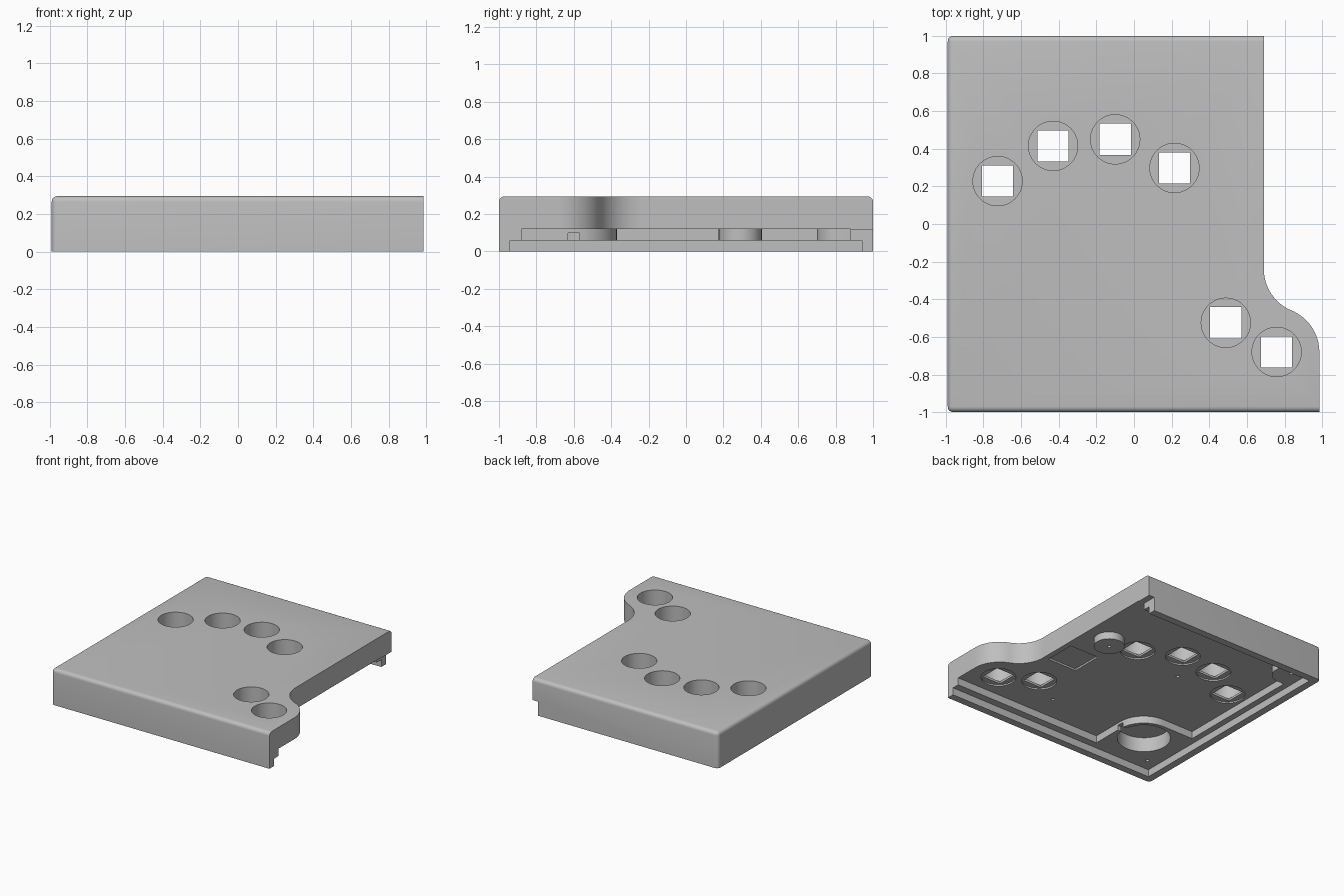
import bpy, bmesh, math

cube = bpy.data.objects.get("Cube")
if cube:
    bpy.data.objects.remove(cube, do_unlink=True)

grey = bpy.data.materials.new("case_grey")
grey.use_nodes = True
colour = (0.52, 0.52, 0.52, 1)
grey.diffuse_color = colour
grey.node_tree.nodes["Principled BSDF"].inputs["Base Color"].default_value = colour


def arc(cx, cy, r, start, end, n=16):
    angles = [math.radians(start + (end - start) * i / n) for i in range(n + 1)]
    return [(cx + r * math.cos(a), cy + r * math.sin(a)) for a in angles]


def circle(cx, cy, r, n=48):
    return arc(cx, cy, r, 0, 360, n)[:-1]


def rect(x0, x1, y0, y1):
    return [(x0, y0), (x1, y0), (x1, y1), (x0, y1)]


def prism(name, outline, z0, z1, round_edge=None):
    """Extrude a flat outline from z0 to z1, rounding the chosen edges."""
    bm = bmesh.new()
    base = bm.faces.new([bm.verts.new((x, y, z0)) for x, y in outline])
    top = bmesh.ops.extrude_face_region(bm, geom=[base])["geom"]
    for v in top:
        if isinstance(v, bmesh.types.BMVert):
            v.co.z = z1
    bmesh.ops.recalc_face_normals(bm, faces=bm.faces[:])
    if round_edge:
        edges = [e for e in bm.edges if round_edge(e)]
        bmesh.ops.bevel(bm, geom=edges, offset=0.03, segments=5,
                        profile=0.5, affect='EDGES')
    mesh = bpy.data.meshes.new(name)
    bm.to_mesh(mesh)
    bm.free()
    mesh.materials.append(grey)
    ob = bpy.data.objects.new(name, mesh)
    bpy.context.collection.objects.link(ob)
    return ob


def cut(target, outline, z0, z1):
    cutter = prism("cutter", outline, z0, z1)
    cutter.hide_render = True
    mod = target.modifiers.new("cut", 'BOOLEAN')
    mod.operation, mod.solver, mod.object = 'DIFFERENCE', 'EXACT', cutter
    bpy.context.view_layer.objects.active = target
    bpy.ops.object.modifier_apply(modifier=mod.name)
    bpy.data.objects.remove(cutter, do_unlink=True)


# Outer shell: straight on three sides, S-curve beside the thumb area
LEFT, RIGHT, TOP = -0.99, 0.985, 0.295
outline = [(LEFT, -1), (RIGHT, -1)]
outline += arc(0.747, -0.68, 0.238, 0, 67.6)
outline += arc(0.928, -0.24, 0.238, 247.6, 180)[1:]
outline += [(0.69, 1), (LEFT, 1)]


def outer_edge(e):
    a, b = (v.co for v in e.verts)
    on_left = max(a.x, b.x) < LEFT + 0.001
    on_end = abs(a.y + b.y) > 1.999
    at_top = min(a.z, b.z) > TOP - 0.001
    upright = abs(a.z - b.z) > 0.1
    return (at_top and (on_left or on_end)) or (upright and on_left)


case = prism("case_shell", outline, 0, TOP, outer_edge)

# Stepped underside: shallow lid recess, then the deeper circuit recess
cut(case, rect(-0.93, 1.2, -0.94, 0.94), -0.1, 0.06)
pocket = [(1.2, -0.88), (-0.37, -0.88)]
pocket += arc(-0.6, -0.6, 0.23, 0, 90)
pocket += [(-0.88, -0.37), (-0.88, 0.7)]
pocket += arc(-0.82, 0.82, 0.12, -90, 0)
pocket += [(-0.7, 0.88), (1.2, 0.88)]
cut(case, pocket, -0.1, 0.12)

# Open end of the back wall
cut(case, rect(0.64, 1.2, 0.8, 1.2), -0.1, 0.115)

# Round corner well with its cable slot, and a shallow square recess
cut(case, circle(-0.6, -0.6, 0.2), -0.1, 0.18)
cut(case, rect(-0.45, -0.3, -0.63, -0.57), -0.1, 0.1)
cut(case, rect(0.38, 0.645, -0.23, 0.03), -0.1, 0.135)

# Switch wells: round from both faces, square through the thin web
for x, y in [(-0.725, 0.228), (-0.43, 0.415), (-0.1, 0.45),
             (0.215, 0.298), (0.488, -0.525), (0.758, -0.68)]:
    cut(case, circle(x, y, 0.131), 0.15, 0.5)
    cut(case, circle(x, y, 0.131), -0.1, 0.132)
    cut(case, rect(x - 0.083, x + 0.083, y - 0.083, y + 0.083), -0.2, 0.6)

# Screw holes
for x, y in [(-0.825, 0.854), (-0.835, -0.838), (0.228, -0.675), (-0.266, 0.194)]:
    cut(case, circle(x, y, 0.014, 16), -0.1, 0.2)

# Free-standing screw post
post = prism("screw_post", circle(0.487, 0.29, 0.115), 0.06, 0.125)
cut(post, circle(0.487, 0.29, 0.014, 16), -0.1, 0.11)

for ob in (case, post):
    bpy.ops.object.select_all(action='DESELECT')
    ob.select_set(True)
    bpy.context.view_layer.objects.active = ob
    bpy.ops.object.shade_smooth_by_angle(angle=math.radians(30))
